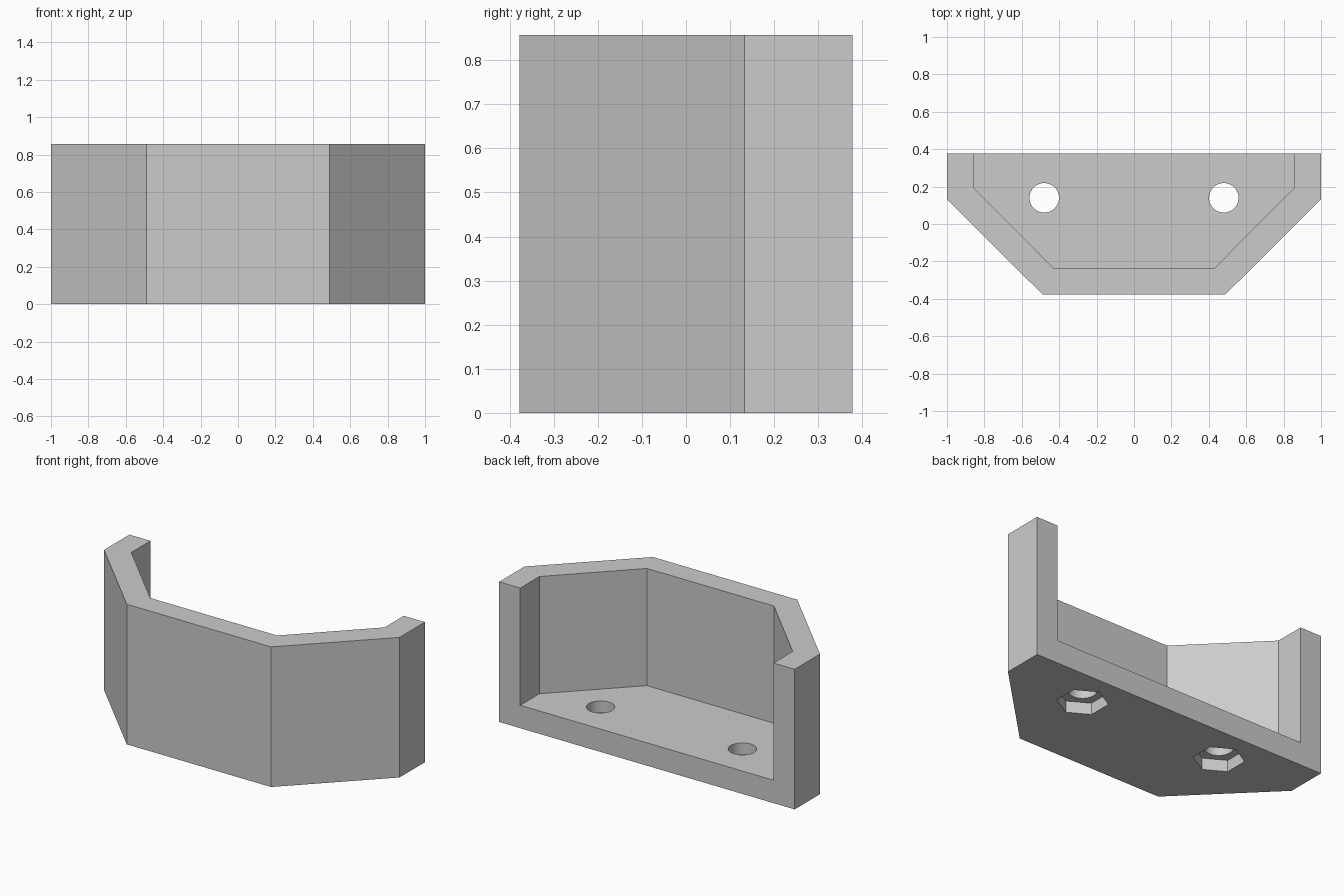
import bpy, bmesh, math

cube = bpy.data.objects.get("Cube")
if cube:
    bpy.data.objects.remove(cube, do_unlink=True)

HEIGHT, WALL, BACK = 0.857, 0.14, 0.378
GREY = (0.6, 0.6, 0.6, 1)

grey = bpy.data.materials.new("plain grey")
grey.use_nodes = True
grey.diffuse_color = GREY
grey.node_tree.nodes["Principled BSDF"].inputs["Base Color"].default_value = GREY


def prism(name, outline, bottom, top):
    """Extrude a flat outline between two heights."""
    bm = bmesh.new()
    face = bm.faces.new([bm.verts.new((x, y, bottom)) for x, y in outline])
    new = bmesh.ops.extrude_face_region(bm, geom=[face])["geom"]
    verts = [v for v in new if isinstance(v, bmesh.types.BMVert)]
    bmesh.ops.translate(bm, verts=verts, vec=(0, 0, top - bottom))
    bmesh.ops.recalc_face_normals(bm, faces=bm.faces)
    mesh = bpy.data.meshes.new(name)
    bm.to_mesh(mesh)
    bm.free()
    mesh.materials.append(grey)
    obj = bpy.data.objects.new(name, mesh)
    bpy.context.collection.objects.link(obj)
    return obj


def mirrored(half):
    return half + [(-x, y) for x, y in reversed(half)]


def ring(cx, cy, radius, sides, start=0):
    angles = [start + math.tau * i / sides for i in range(sides)]
    return [(cx + radius * math.cos(a), cy + radius * math.sin(a)) for a in angles]


def cut(target, cutter):
    cutter.hide_render = True
    mod = target.modifiers.new(cutter.name, "BOOLEAN")
    mod.operation, mod.solver, mod.object = "DIFFERENCE", "EXACT", cutter
    bpy.context.view_layer.objects.active = target
    bpy.ops.object.modifier_apply(modifier=mod.name)
    bpy.data.objects.remove(cutter, do_unlink=True)


# Chamfered tray body, open at the back and top
body = prism("bracket_body",
             mirrored([(1, BACK), (1, 0.133), (0.488, -BACK)]), 0, HEIGHT)
cut(body, prism("inner_space",
                mirrored([(0.857, BACK + 0.1), (0.857, 0.193), (0.43, -0.236)]),
                WALL, HEIGHT + 0.1))

# Bolt holes with hexagonal nut pockets underneath
for x in (-0.48, 0.48):
    cut(body, prism("nut_pocket", ring(x, 0.14, 0.141, 6, math.pi / 2), -0.1, 0.07))
    cut(body, prism("bolt_hole", ring(x, 0.14, 0.079, 48), -0.1, 0.3))

# Smooth hole walls, crisp everywhere else
bpy.ops.object.select_all(action="DESELECT")
body.select_set(True)
bpy.context.view_layer.objects.active = body
bpy.ops.object.shade_smooth_by_angle(angle=math.radians(30))
